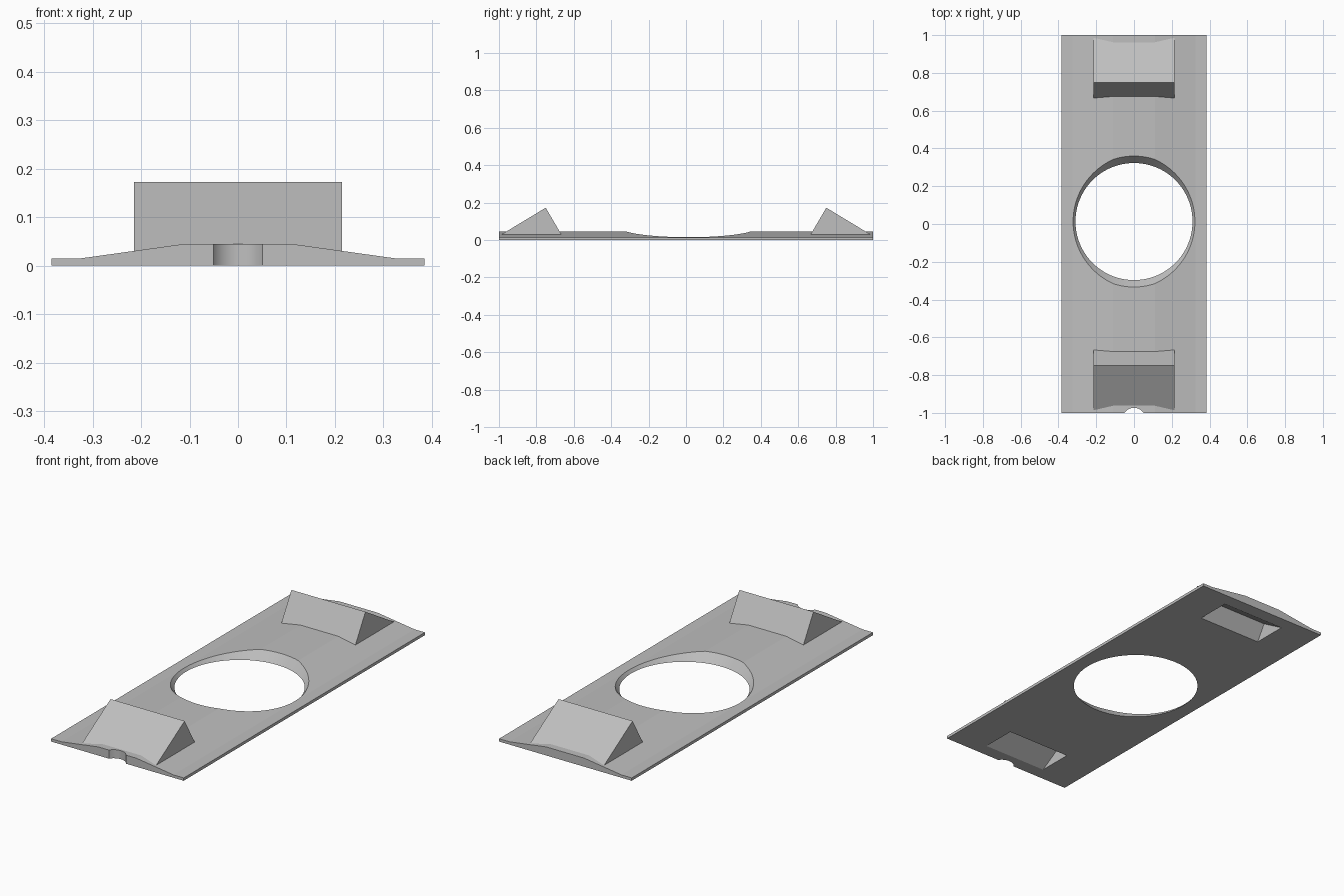
import bpy, bmesh, math
from mathutils import Vector

cube = bpy.data.objects.get("Cube")
if cube:
    bpy.data.objects.remove(cube, do_unlink=True)

grey = bpy.data.materials.new("light grey")
grey.use_nodes = True
colour = (0.52, 0.52, 0.52, 1)
grey.diffuse_color = colour
grey.node_tree.nodes["Principled BSDF"].inputs["Base Color"].default_value = colour


def finish(name, bm):
    bmesh.ops.recalc_face_normals(bm, faces=bm.faces)
    mesh = bpy.data.meshes.new(name)
    bm.to_mesh(mesh)
    bm.free()
    mesh.materials.append(grey)
    obj = bpy.data.objects.new(name, mesh)
    bpy.context.collection.objects.link(obj)
    return obj


def prism(name, points, shift):
    """Extrude a closed outline by the shift vector."""
    bm = bmesh.new()
    face = bm.faces.new([bm.verts.new(p) for p in points])
    new = bmesh.ops.extrude_face_region(bm, geom=[face])["geom"]
    bmesh.ops.translate(bm, vec=Vector(shift),
                        verts=[v for v in new if isinstance(v, bmesh.types.BMVert)])
    return finish(name, bm)


def cross_prism(name, outline, half_width, side):
    """Extrude a (y, z) outline across x, at the back (1) or front (-1)."""
    return prism(name, [(-half_width, side * y, z) for y, z in outline],
                 (2 * half_width, 0, 0))


def cone(name, r_low, r_high, z_low, z_high, y):
    bm = bmesh.new()
    bmesh.ops.create_cone(bm, cap_ends=True, segments=96, radius1=r_low,
                          radius2=r_high, depth=z_high - z_low)
    bmesh.ops.translate(bm, verts=bm.verts, vec=(0, y, (z_low + z_high) / 2))
    return finish(name, bm)


def combine(base, tool, operation):
    tool.hide_render = True
    mod = base.modifiers.new(operation, "BOOLEAN")
    mod.operation = operation
    mod.solver = "EXACT"
    mod.object = tool
    bpy.context.view_layer.objects.active = base
    bpy.ops.object.modifier_apply(modifier=mod.name)
    bpy.data.objects.remove(tool, do_unlink=True)


# Base plate with a raised middle and thin side edges
half = [(0.385, 0), (0.385, 0.015), (0.325, 0.015), (0.11, 0.045)]
outline = half + [(-x, z) for x, z in reversed(half)]
plate = prism("base_plate", [(x, -1, z) for x, z in outline], (0, 2, 0))

# Wedge ramps at both ends, each hollowed from below
ramp = [(0.66, 0.005), (0.667, 0.031), (0.75, 0.173), (0.99, 0.028), (0.99, 0.005)]
pocket = [(0.733, -0.02), (0.745, 0), (0.795, 0.082), (0.93, 0), (0.963, -0.02)]
for side in (1, -1):
    combine(plate, cross_prism("wedge_ramp", ramp, 0.215, side), "UNION")
    combine(plate, cross_prism("ramp_pocket", pocket, 0.185, side), "DIFFERENCE")

# Flared round opening and the small notch in the front edge
slope = 0.82
low, high = -0.05, 0.1
combine(plate, cone("opening", 0.31 + slope * low, 0.31 + slope * high,
                    low, high, 0.013), "DIFFERENCE")
combine(plate, cone("notch", 0.06, 0.06, low, high, -1.033), "DIFFERENCE")

bpy.ops.object.select_all(action="DESELECT")
plate.select_set(True)
bpy.context.view_layer.objects.active = plate
bpy.ops.object.shade_smooth_by_angle(angle=math.radians(5))
